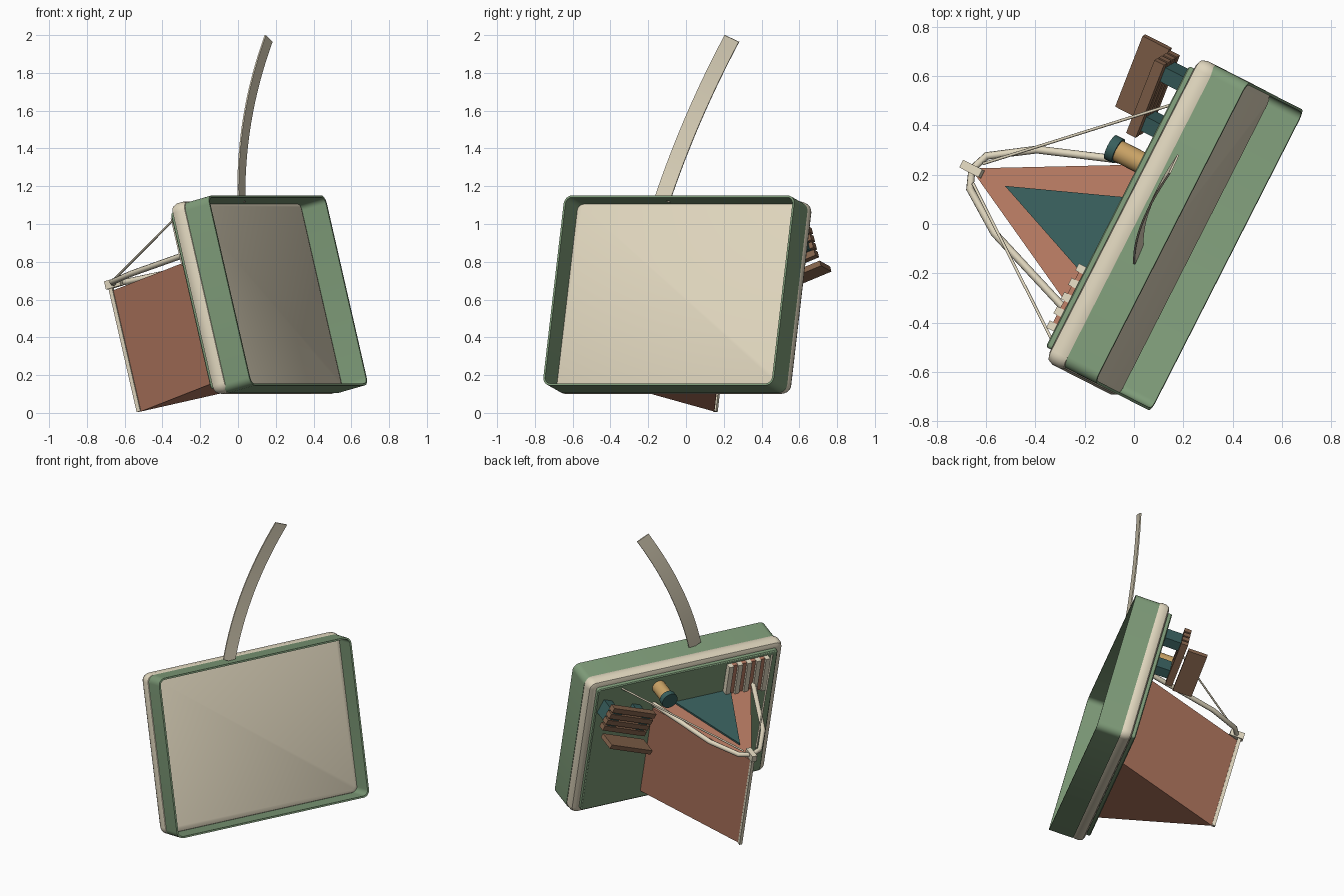
import bpy, bmesh, math
from mathutils import Matrix, Vector

if "Cube" in bpy.data.objects:
    bpy.data.objects.remove(bpy.data.objects["Cube"])

# Leaning frame: local x = along the panel, y = up the panel, z = out of the front
yaw, tilt = math.radians(63), math.radians(14.4)
U = Vector((math.cos(yaw), math.sin(yaw), 0))
N = Vector((math.sin(yaw) * math.cos(tilt), -math.cos(yaw) * math.cos(tilt), math.sin(tilt)))
V = N.cross(U)
FRAME = Matrix((U, V, N)).transposed().to_4x4()


def material(name, r, g, b):
    m = bpy.data.materials.new(name)
    m.diffuse_color = (r, g, b, 1)
    m.use_nodes = True
    m.node_tree.nodes["Principled BSDF"].inputs["Base Color"].default_value = m.diffuse_color
    return m


CREAM = material("cream", .74, .67, .51)
GREEN = material("green", .21, .33, .19)
SALMON = material("salmon", .48, .20, .125)
TEAL = material("teal", .04, .115, .11)
GOLD = material("gold", .58, .36, .13)
BROWN = material("brown", .24, .13, .075)


def finish(name, bm, mat, smooth=False, local=Matrix()):
    bmesh.ops.recalc_face_normals(bm, faces=bm.faces)
    me = bpy.data.meshes.new(name)
    bm.to_mesh(me)
    bm.free()
    me.materials.append(mat)
    ob = bpy.data.objects.new(name, me)
    bpy.context.collection.objects.link(ob)
    ob.matrix_world = FRAME @ local
    if smooth:
        bpy.ops.object.select_all(action='DESELECT')
        ob.select_set(True)
        bpy.context.view_layer.objects.active = ob
        bpy.ops.object.shade_smooth_by_angle(angle=math.radians(40))
    return ob


def box(name, center, size, mat, local=Matrix()):
    bm = bmesh.new()
    bmesh.ops.create_cube(bm, size=1, matrix=Matrix.Translation(center) @ Matrix.Diagonal((*size, 1)))
    return finish(name, bm, mat, local=local)


def loft(name, center, half, radius, rings, mat, cap=True, closed=False):
    """Rounded rectangle rings, each (inset, depth)."""
    bm = bmesh.new()
    loops = []
    for inset, depth in rings:
        r = max(radius - inset, .012)
        w, h = half[0] - inset - r, half[1] - inset - r
        loop = []
        for k, (sx, sy) in enumerate(((1, 1), (-1, 1), (-1, -1), (1, -1))):
            for i in range(7):
                t = math.pi / 2 * (k + i / 6)
                loop.append(bm.verts.new((center[0] + sx * w + r * math.cos(t),
                                          center[1] + sy * h + r * math.sin(t), depth)))
        loops.append(loop)
    pairs = list(zip(loops, loops[1:]))
    if closed:
        pairs.append((loops[-1], loops[0]))
    for p, q in pairs:
        for i in range(len(p)):
            j = (i + 1) % len(p)
            bm.faces.new((p[i], p[j], q[j], q[i]))
    if cap:
        bm.faces.new(loops[0])
        bm.faces.new(loops[-1])
    return finish(name, bm, mat, smooth=True)


def wedge(name, pts, y0, y1, mat):
    """Extrude an (x, z) outline up the panel."""
    bm = bmesh.new()
    lo = [bm.verts.new((x, y0, z)) for x, z in pts]
    hi = [bm.verts.new((x, y1, z)) for x, z in pts]
    bm.faces.new(lo)
    bm.faces.new(hi)
    for i in range(len(pts)):
        j = (i + 1) % len(pts)
        bm.faces.new((lo[i], lo[j], hi[j], hi[i]))
    return finish(name, bm, mat)


def tube(name, pts, radius, mat):
    cu = bpy.data.curves.new(name, 'CURVE')
    cu.dimensions = '3D'
    cu.bevel_depth = radius
    cu.bevel_resolution = 2
    cu.use_fill_caps = True
    sp = cu.splines.new('POLY')
    sp.points.add(len(pts) - 1)
    for p, co in zip(sp.points, pts):
        p.co = (*co, 1)
    cu.materials.append(mat)
    ob = bpy.data.objects.new(name, cu)
    bpy.context.collection.objects.link(ob)
    ob.matrix_world = FRAME
    bpy.ops.object.select_all(action='DESELECT')
    ob.select_set(True)
    bpy.context.view_layer.objects.active = ob
    bpy.ops.object.convert(target='MESH')


def cylinder(name, x, y, z0, z1, r, mat):
    bm = bmesh.new()
    bmesh.ops.create_cone(bm, cap_ends=True, segments=24, radius1=r, radius2=r, depth=abs(z1 - z0),
                          matrix=Matrix.Translation((x, y, (z0 + z1) / 2)))
    finish(name, bm, mat, smooth=True)


# Body: cream slab, open green tray wall in front, green panel behind
loft("cream_slab", (.033, .566), (.692, .521), .05,
     [(.03, .20), (.009, .209), (0, .23), (0, .262), (.009, .282), (.03, .29)], CREAM)
loft("tray_wall", (.039, .559), (.685, .519), .045,
     [(0, .27), (0, .43), (.011, .43), (.011, .27)], GREEN, cap=False, closed=True)
loft("back_panel", (.033, .566), (.64, .482), .015, [(0, .21), (0, .178), (.006, .172)], GREEN)

# Projecting wedge with its inlay and front post
AX = -.10
wedge("wedge_pocket", [(AX, -.51), (AX + .36, .18), (AX - .35, .18)], .138, .80, SALMON)
wedge("wedge_inlay", [(AX, -.346), (AX + .20, .175), (AX - .20, .175)], .79, .812, TEAL)
box("wedge_post", (AX, .48, -.517), (.02, .68, .022), CREAM)

# Tube rail over the wedge, its end block and stay wires
tube("wedge_rail", [(AX + .36, .835, .19), (AX + .19, .835, -.29), (AX + .075, .835, -.465),
                    (AX, .835, -.495), (AX - .075, .835, -.465), (AX - .19, .835, -.29),
                    (AX - .36, .835, .19)], .016, CREAM)
box("rail_block", (AX, .835, -.495), (.035, .045, .09), CREAM)
for side, x0, x1 in (("right", -.06, .505), ("left", -.15, -.573)):
    tube("stay_wire_" + side, [(x0, .85, -.46), (x1, 1.02, .18)], .006, CREAM)

# Slatted vent on the panel
box("vent_plate", (-.39, .90, .163), (.29, .25, .03), SALMON)
for i in range(5):
    box(f"vent_bar_{i + 1}", (-.52 + i * .065, .90, .152), (.032, .255, .038), CREAM)

# Knob
cylinder("knob_stem", .235, .97, .18, .05, .045, GOLD)
cylinder("knob_cap", .235, .97, .052, .015, .054, TEAL)

# Small rolled bench on two brackets
bench = Matrix.Translation((.505, .86, 0)) @ Matrix.Rotation(math.radians(22), 4, 'Z')
for side in (-1, 1):
    box("bench_bracket_" + ("left" if side < 0 else "right"),
        (side * .115, 0, .105), (.065, .10, .15), TEAL, bench)
for i in range(4):
    box(f"bench_slat_{i + 1}", (0, .07 - i * .046, .045), (.34, .034, .045), BROWN, bench)
box("bench_seat", (0, -.115, -.05), (.33, .03, .125), BROWN, bench)

# Curved strap rising from the top (points in world axes)
P0, P1, P2 = Vector((.018, -.125, 1.13)), Vector((.05, .04, 1.56)), Vector((.162, .243, 1.982))
ctrl = 2 * P1 - (P0 + P2) / 2
side = Vector((.0175, .0375, -.0175))
bm = bmesh.new()
rows = []
for i in range(17):
    t = i / 16
    p = (1 - t) ** 2 * P0 + 2 * t * (1 - t) * ctrl + t * t * P2
    d = (2 * (1 - t) * (ctrl - P0) + 2 * t * (P2 - ctrl)).normalized()
    off = side.cross(d).normalized() * .004
    rows.append([bm.verts.new(q) for q in (p - side - off, p + side - off, p + side + off, p - side + off)])
for a, b in zip(rows, rows[1:]):
    for i in range(4):
        j = (i + 1) % 4
        bm.faces.new((a[i], a[j], b[j], b[i]))
bm.faces.new(rows[0])
bm.faces.new(rows[-1])
finish("strap", bm, CREAM, smooth=True, local=FRAME.inverted())
